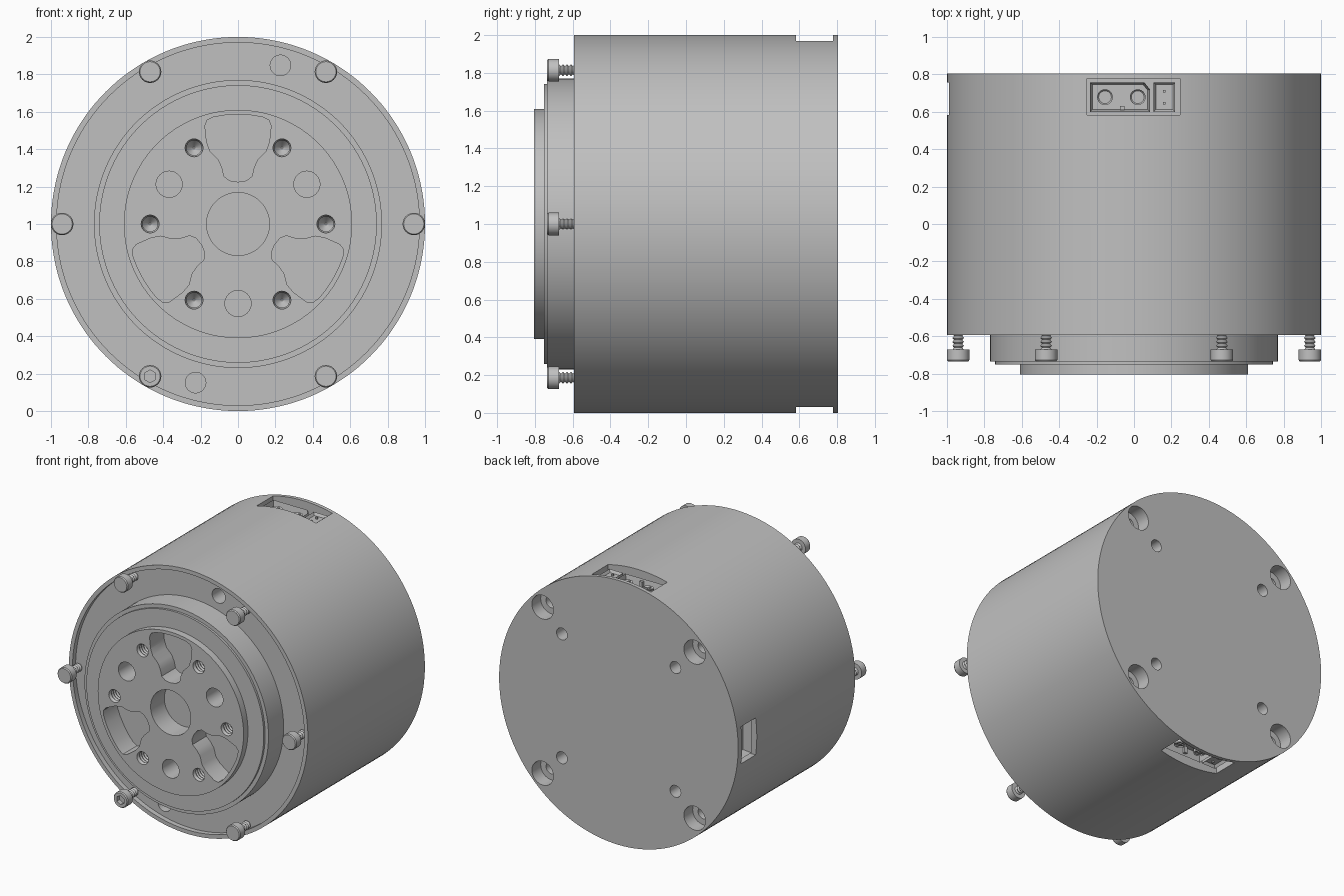
import bpy, bmesh, math
from mathutils import Matrix, Vector

cube = bpy.data.objects.get("Cube")
if cube:
    bpy.data.objects.remove(cube, do_unlink=True)

grey = bpy.data.materials.new("machined grey")
grey.use_nodes = True
GREY = (0.53, 0.53, 0.53, 1)
grey.diffuse_color = GREY
grey.node_tree.nodes["Principled BSDF"].inputs["Base Color"].default_value = GREY


# Helpers: all shapes are built around the motor axis, then lifted to z = 1
def lathe(bm, profile, x=0, z=0, n=32):
    """Closed solid turned about the y axis from (radius, y) points."""
    rings = [[bm.verts.new((x + r * math.cos(math.tau * i / n), y,
                            z + r * math.sin(math.tau * i / n))) for i in range(n)]
             for r, y in profile]
    for a, b in zip(rings, rings[1:]):
        for i in range(n):
            j = (i + 1) % n
            bm.faces.new((a[i], a[j], b[j], b[i]))
    bm.faces.new(rings[0])
    bm.faces.new(rings[-1])


def prism(bm, points, low, high, axis="Z"):
    """Extrude a 2D outline along z or y and return its high face."""
    def place(p, h):
        return (p[0], p[1], h) if axis == "Z" else (p[0], h, p[1])
    a = [bm.verts.new(place(p, low)) for p in points]
    b = [bm.verts.new(place(p, high)) for p in points]
    n = len(points)
    for i in range(n):
        j = (i + 1) % n
        bm.faces.new((a[i], a[j], b[j], b[i]))
    bm.faces.new(a)
    return bm.faces.new(b)


def rect(x0, x1, y0, y1):
    return [(x0, y0), (x1, y0), (x1, y1), (x0, y1)]


def tray(bm, points, low, high, wall, depth):
    """Prism whose top is sunk inside a thin wall."""
    top = prism(bm, points, low, high)
    bmesh.ops.recalc_face_normals(bm, faces=bm.faces[:])
    bmesh.ops.inset_region(bm, faces=[top], thickness=wall, use_even_offset=True)
    bmesh.ops.translate(bm, verts=top.verts[:], vec=(0, 0, -depth))


def finish(name, bm, turn=0):
    bmesh.ops.recalc_face_normals(bm, faces=bm.faces[:])
    mesh = bpy.data.meshes.new(name)
    bm.to_mesh(mesh)
    bm.free()
    mesh.materials.append(grey)
    ob = bpy.data.objects.new(name, mesh)
    bpy.context.collection.objects.link(ob)
    ob.location.z = 1
    ob.rotation_euler.y = turn
    return ob


def activate(ob):
    bpy.ops.object.select_all(action="DESELECT")
    ob.select_set(True)
    bpy.context.view_layer.objects.active = ob


def smooth(ob):
    activate(ob)
    bpy.ops.object.shade_smooth_by_angle(angle=math.radians(30))


def polar(radius, degrees):
    a = math.radians(degrees)
    return radius * math.cos(a), radius * math.sin(a)


# Motor body: barrel, sunken front ring, stepped boss and output disc
FRONT, FLOOR, BACK, DISC = -0.593, -0.555, 0.805, -0.805
bm = bmesh.new()
lathe(bm, [(0.61, DISC), (0.61, -0.752), (0.742, -0.752), (0.742, -0.735),
           (0.77, -0.735), (0.77, FLOOR), (0.97, FLOOR), (0.97, FRONT),
           (1, FRONT), (1, BACK)], n=144)
body = finish("motor_body", bm)

# Cutters for every hole and pocket
bm = bmesh.new()
lathe(bm, [(0.168, -0.9), (0.168, -0.64)], n=64)
half = [(0, 0.585), (0.07, 0.582), (0.13, 0.572), (0.165, 0.555), (0.177, 0.525),
        (0.168, 0.44), (0.15, 0.39), (0.105, 0.345), (0.085, 0.3), (0.075, 0.255),
        (0.045, 0.232), (0, 0.225)]
lobe = half + [(-x, z) for x, z in half[-2:0:-1]]
for k in range(3):
    turn = Matrix.Rotation(math.tau * k / 3, 2)
    prism(bm, [turn @ Vector(p) for p in lobe], -0.9, -0.64, "Y")
    lathe(bm, [(0.07, -0.9), (0.07, -0.65)], *polar(0.425, 30 + 120 * k))
thread = [(0.048, -0.9), (0.048, DISC + 0.005)]
thread += [(0.04 if i % 2 else 0.047, DISC + 0.01 + 0.012 * i) for i in range(14)]
thread += [(0.005, -0.6)]
for k in range(6):
    lathe(bm, thread, *polar(0.47, 60 * k), n=24)
for side in (1, -1):
    lathe(bm, [(0.055, -0.58), (0.055, -0.4)], 0.227 * side, 0.848 * side)
    for up in (1, -1):
        lathe(bm, [(0.09, 0.9), (0.09, 0.7), (0.045, 0.7), (0.045, 0.5)],
              0.636 * side, 0.628 * up)
        lathe(bm, [(0.045, 0.9), (0.045, 0.6)], 0.475 * side, 0.468 * up)
    prism(bm, rect(-0.25, 0.245, 0.582, 0.777), 0.86 * side, 1.1 * side)
prism(bm, rect(-1.1, -0.9, 0.582, 0.757), -0.14, 0.14)
cutter = finish("hole_cutter", bm)
cutter.hide_render = True

activate(body)
cut = body.modifiers.new("holes", "BOOLEAN")
cut.operation, cut.solver, cut.object = "DIFFERENCE", "EXACT", cutter
bpy.ops.object.modifier_apply(modifier=cut.name)
bpy.data.objects.remove(cutter, do_unlink=True)
smooth(body)

# Power connectors in the top and bottom slots
for name, turn in (("top_connector", 0), ("bottom_connector", math.pi)):
    bm = bmesh.new()
    shell = [(-0.235, 0.6), (0.085, 0.6), (0.085, 0.63), (0.085, 0.72),
             (0.055, 0.757), (-0.235, 0.757)]
    tray(bm, shell, 0.85, 0.95, 0.012, 0.06)
    tray(bm, rect(0.105, 0.22, 0.6, 0.757), 0.85, 0.95, 0.012, 0.02)
    prism(bm, rect(-0.075, -0.05, 0.61, 0.63), 0.88, 0.94)
    for x in (-0.155, 0.02):
        ring = [(x + c, 0.678 + s) for c, s in (polar(0.042, 15 * k) for k in range(24))]
        tray(bm, ring, 0.88, 0.935, 0.008, 0.01)
        prism(bm, rect(x - 0.034, x + 0.034, 0.673, 0.683), 0.92, 0.933)
        prism(bm, rect(x - 0.005, x + 0.005, 0.644, 0.712), 0.92, 0.933)
    for y in (0.645, 0.71):
        prism(bm, rect(0.156, 0.168, y - 0.006, y + 0.006), 0.92, 0.945)
    finish(name, bm, turn)

# Small signal connector in the side slot
bm = bmesh.new()
tray(bm, rect(-0.125, 0.125, 0.597, 0.742), 0.88, 0.965, 0.015, 0.06)
finish("side_connector", bm, -math.pi / 2)

# Cap screws around the front rim
for k in range(6):
    x, z = polar(0.94, 60 * k)
    bm = bmesh.new()
    shaft = [(0.022 if i % 2 else 0.031, -0.672 + 0.0105 * i) for i in range(13)]
    lathe(bm, [(0.054, -0.735), (0.06, -0.727), (0.06, -0.672)] + shaft, x, z)
    head = min(bm.faces, key=lambda f: f.calc_center_median().y + (len(f.verts) < 5))
    # round socket rim stepping into a hexagonal recess
    bmesh.ops.delete(bm, geom=[head], context="FACES_ONLY")
    outer = [v for v in bm.verts if v.co.y < -0.734]
    outer.sort(key=lambda v: math.atan2(v.co.z - z, v.co.x - x))
    hexes = [[bm.verts.new((x + c, y, z + s)) for c, s in
              (polar(0.034, 60 * i + 30) for i in range(6))] for y in (-0.735, -0.70)]
    edges = [bm.edges.get((outer[i - 1], outer[i])) for i in range(len(outer))]
    edges += [bm.edges.new((hexes[0][i - 1], hexes[0][i])) for i in range(6)]
    bmesh.ops.bridge_loops(bm, edges=edges)
    for i in range(6):
        bm.faces.new((hexes[0][i - 1], hexes[0][i], hexes[1][i], hexes[1][i - 1]))
    bm.faces.new(hexes[1])
    smooth(finish("cap_screw_%d" % (k + 1), bm))
